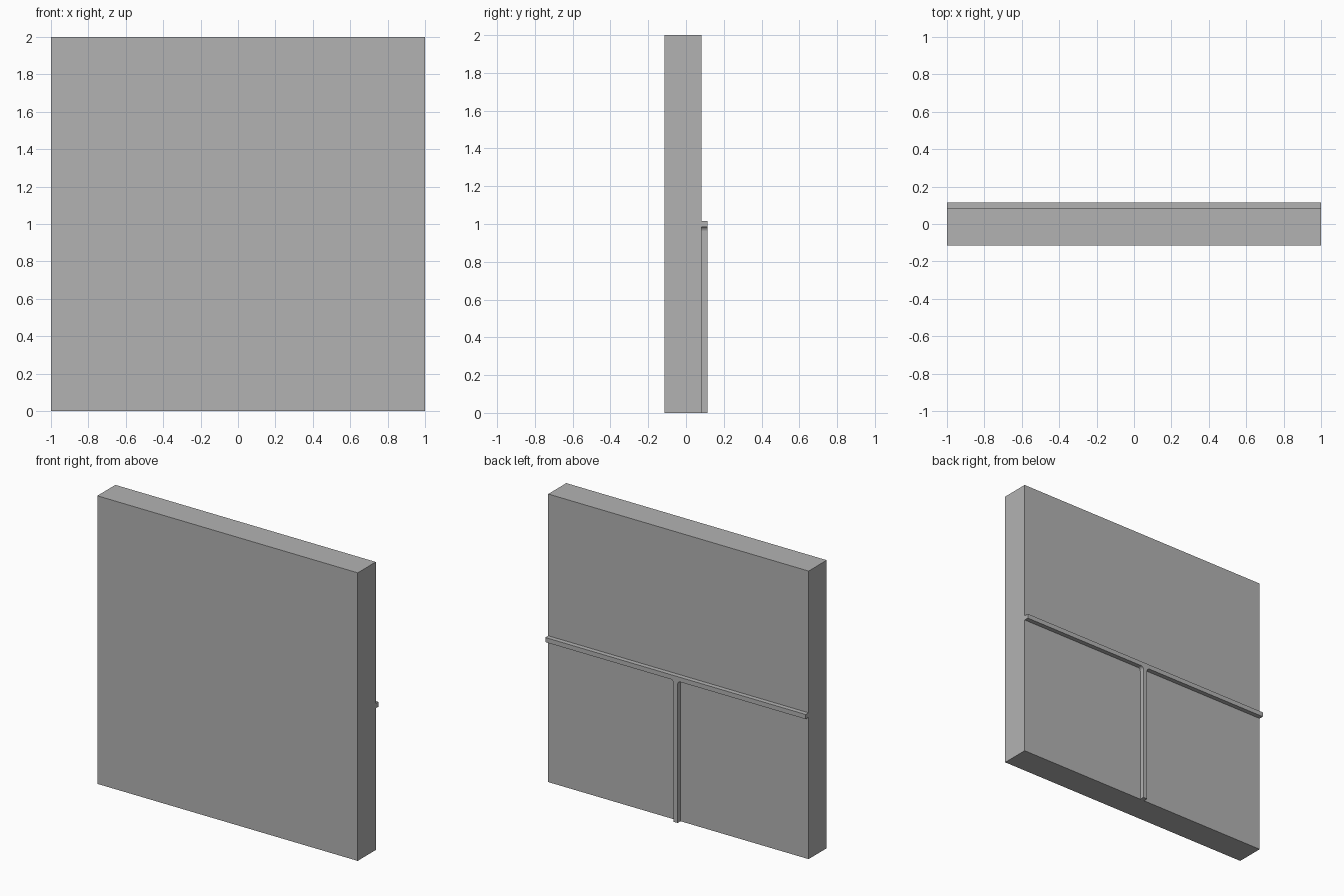
import bpy
import bmesh
from math import sin, cos, pi

cube = bpy.data.objects.get("Cube")
if cube:
    bpy.data.objects.remove(cube, do_unlink=True)

# Single plain grey
grey = bpy.data.materials.new("plain grey")
grey.use_nodes = True
colour = (0.45, 0.45, 0.45, 1)
grey.diffuse_color = colour
grey.node_tree.nodes["Principled BSDF"].inputs["Base Color"].default_value = colour

BACK, RIB_BACK = 0.083, 0.115   # wall's rear face, rib's rear face
HALF = 0.016                    # half the rib width
FILLET = 0.02


def extrude_outline(name, outline, y0, y1):
    """Solid from an (x, z) outline pushed from y0 to y1."""
    bm = bmesh.new()
    face = bm.faces.new([bm.verts.new((x, y0, z)) for x, z in outline])
    moved = bmesh.ops.extrude_face_region(bm, geom=[face])["geom"]
    verts = [v for v in moved if isinstance(v, bmesh.types.BMVert)]
    bmesh.ops.translate(bm, verts=verts, vec=(0, y1 - y0, 0))
    bmesh.ops.recalc_face_normals(bm, faces=bm.faces)
    mesh = bpy.data.meshes.new(name)
    bm.to_mesh(mesh)
    bm.free()
    mesh.materials.append(grey)
    obj = bpy.data.objects.new(name, mesh)
    bpy.context.collection.objects.link(obj)
    return obj


# Main slab
extrude_outline("wall_panel", [(-1, 0), (1, 0), (1, 2), (-1, 2)], -RIB_BACK, BACK)

# T-shaped rib on the back, with rounded inner corners
low = 1 - HALF
steps = 4
arc = [(HALF + FILLET * (1 - cos(a)), low - FILLET * (1 - sin(a)))
       for a in (pi / 2 * i / steps for i in range(steps + 1))]
right_half = [(HALF, 0)] + arc + [(1, low), (1, 1 + HALF)]
left_half = [(-x, z) for x, z in reversed(right_half)]
extrude_outline("back_rib", right_half + left_half, BACK, RIB_BACK)
